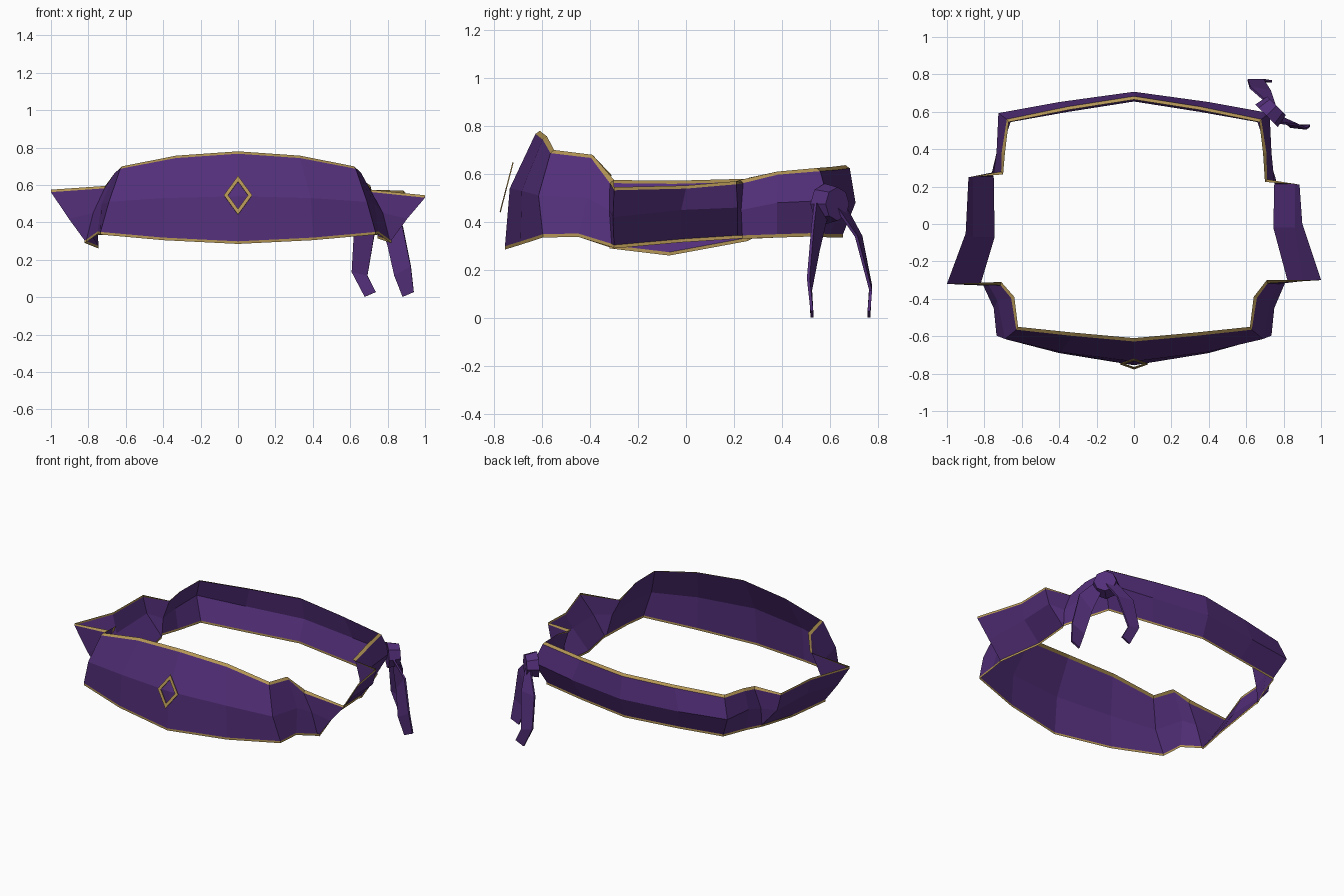
import bpy
import bmesh
from mathutils import Vector

if "Cube" in bpy.data.objects:
    bpy.data.objects.remove(bpy.data.objects["Cube"], do_unlink=True)


def make_material(name, colour):
    mat = bpy.data.materials.new(name)
    mat.use_nodes = True
    mat.diffuse_color = (*colour, 1)
    mat.node_tree.nodes["Principled BSDF"].inputs["Base Color"].default_value = (*colour, 1)
    return mat


PURPLE = make_material("purple cloth", (0.085, 0.028, 0.19))
GOLD = make_material("gold trim", (0.45, 0.30, 0.09))


def finish(name, bm, materials, thickness=0):
    mesh = bpy.data.meshes.new(name)
    bm.to_mesh(mesh)
    bm.free()
    obj = bpy.data.objects.new(name, mesh)
    bpy.context.collection.objects.link(obj)
    for mat in materials:
        mesh.materials.append(mat)
    if thickness:
        solid = obj.modifiers.new("thickness", "SOLIDIFY")
        solid.thickness = thickness
        solid.offset = 0
    return obj


def skin(bm, columns, closed, trim_rows=()):
    """Join neighbouring columns of points with quads; trim rows get the second material."""
    grid = [[bm.verts.new(p) for p in column] for column in columns]
    count = len(grid)
    for i in range(count if closed else count - 1):
        a, b = grid[i], grid[(i + 1) % count]
        for row in range(len(a) - 1):
            face = bm.faces.new((a[row], a[row + 1], b[row + 1], b[row]))
            face.material_index = int(row in trim_rows)


# Half of the sash, front centre to back centre: top edge, fold and bottom edge
STATIONS = [
    ((0, -.61, .78), (0, -.735, .54), (0, -.755, .285)),
    ((.33, -.58, .757), (.39, -.685, .53), (.4, -.69, .305)),
    ((.62, -.55, .70), (.69, -.615, .51), (.735, -.597, .335)),
    ((.64, -.39, .68), (.73, -.41, .50), (.75, -.45, .338)),
    ((.71, -.30, .575), (.775, -.32, .45), (.81, -.31, .295)),
    ((1, -.30, .545), (.905, -.305, .42), (.82, -.30, .29)),
    ((.90, 0, .552), (.86, -.02, .45), (.745, -.02, .315)),
    ((.885, .21, .57), (.86, .215, .46), (.75, .215, .33)),
    ((.70, .225, .575), (.75, .23, .45), (.76, .235, .33)),
    ((.69, .38, .61), (.735, .38, .48), (.715, .38, .335)),
    ((.67, .545, .625), (.725, .593, .49), (.66, .545, .34)),
    ((.35, .61, .63), (.4, .652, .48), (.35, .60, .335)),
    ((0, .665, .637), (0, .707, .48), (0, .655, .335)),
]
# The sides differ a little: shift along y, lift of the top, lift of the bottom
SHIFTS = {4: (-.01, .02, 0), 5: (-.02, .03, 0), 6: (-.05, .02, -.055),
          7: (.04, .01, -.01), 8: (.04, .01, 0)}
FLARED = (5, 6, 7)


def mirrored(index):
    dy, lift_top, lift_bottom = SHIFTS.get(index, (0, 0, 0))
    lifts = (lift_top, 0, lift_bottom)
    return [Vector((-x, y + dy, z + dz)) for (x, y, z), dz in zip(STATIONS[index], lifts)]


# Closed sash band with a gold strip along the top and bottom
order = list(range(len(STATIONS)))
loop = [(i, [Vector(p) for p in STATIONS[i]]) for i in order]
loop += [(i, mirrored(i)) for i in reversed(order[1:-1])]
columns = []
for k, (index, (top, fold, bottom)) in enumerate(loop):
    along = loop[(k + 1) % len(loop)][1][0] - loop[k - 1][1][0]
    inward = Vector((-along.y, along.x, 0)).normalized()
    inset = 0 if index in FLARED else 0.018
    under_top = top - inward * inset - Vector((0, 0, 0.013))
    over_bottom = bottom + Vector((0, 0, 0.014))
    columns.append((top, under_top, fold, over_bottom, bottom))
bm = bmesh.new()
skin(bm, columns, True, (0, 3))
finish("sash_band", bm, (PURPLE, GOLD))

# Gold diamond frame tilted in front of the sash
bm = bmesh.new()
corners = [(0, 1), (1, 0), (0, -1), (-1, 0)]
frame = []
for u, v in corners:
    offset = Vector((u * 0.076, v * 0.027, v * 0.104))
    centre = Vector((0, -0.748, 0.545))
    frame.append((centre + offset, centre + offset * 0.7))
skin(bm, frame, True)
finish("diamond_emblem", bm, (GOLD,), 0.005)

# Eight-sided knot at the back corner
bm = bmesh.new()
bmesh.ops.create_cone(bm, cap_ends=True, segments=8, radius1=0.085, radius2=0.07, depth=0.075)
knot = finish("knot", bm, (PURPLE,))
knot.rotation_mode = "QUATERNION"
knot.rotation_quaternion = Vector((1, 1, 0)).to_track_quat("Z", "Y")
knot.location = (0.735, 0.605, 0.475)


# Hanging tails: centre path and half-width direction at each bend
def tail(name, path):
    bm = bmesh.new()
    skin(bm, [(Vector(c) - Vector(w), Vector(c) + Vector(w)) for c, w in path], False)
    finish(name, bm, (PURPLE,), 0.012)


tail("inner_tail", [
    ((.73, .64, .47), (.03, -.02, 0)),
    ((.675, .72, .34), (.055, -.01, 0)),
    ((.65, .77, .125), (.042, 0, -.01)),
    ((.707, .763, .015), (.03, 0, .013)),
])
tail("outer_tail", [
    ((.765, .565, .46), (.02, -.025, .02)),
    ((.84, .54, .33), (.04, -.012, .05)),
    ((.88, .515, .14), (.044, -.005, .025)),
    ((.91, .525, .015), (.03, 0, .013)),
])
